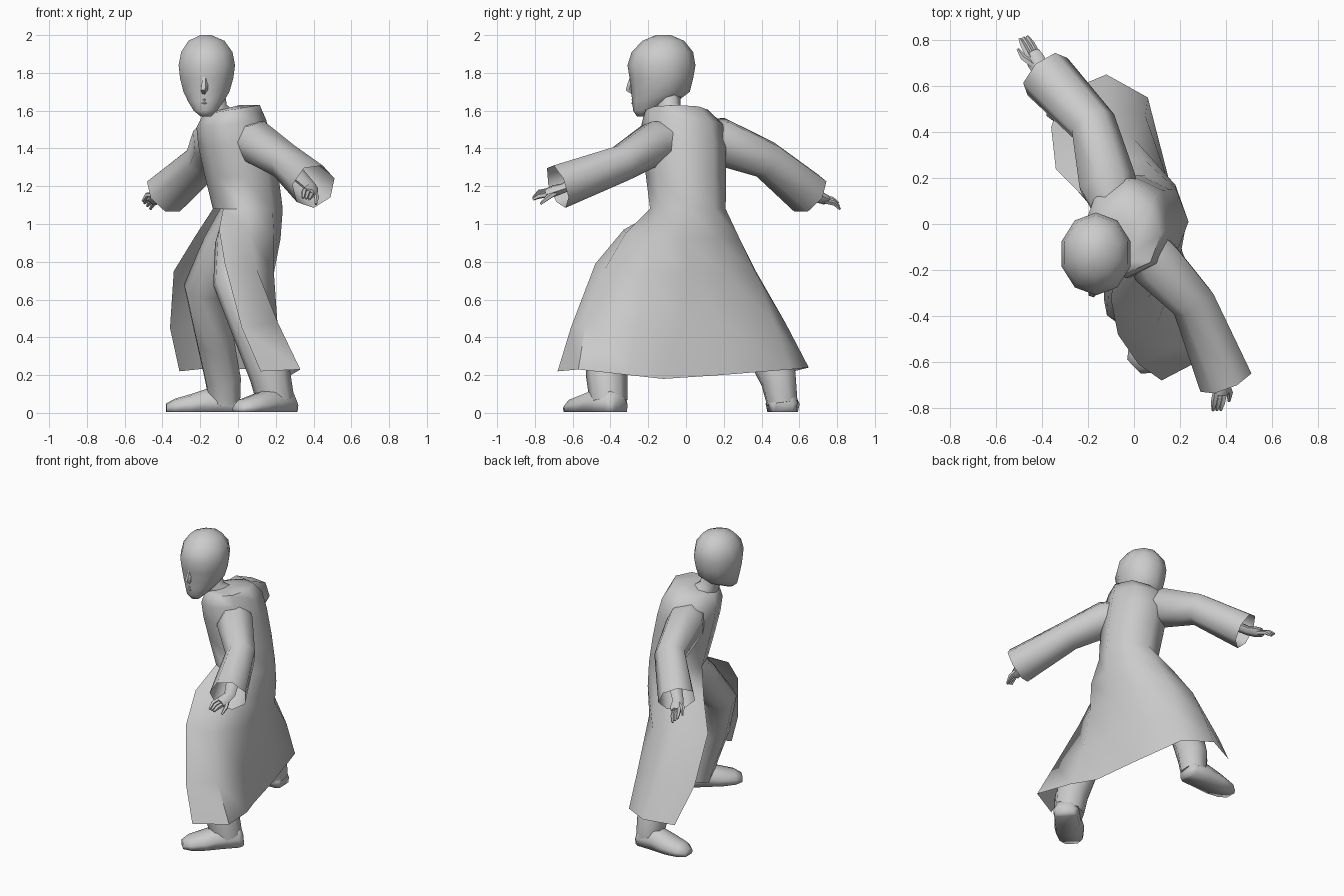
import bpy, bmesh, math
from mathutils import Vector


def loft(name, rings, cap_start=True, cap_end=True, angle=62, slit_after=None):
    """Skin closed rings; past ring slit_after the closing strip is left open."""
    bm = bmesh.new()
    vs = [[bm.verts.new(p) for p in r] for r in rings]
    n = len(vs[0])
    for k, (a, b) in enumerate(zip(vs, vs[1:])):
        is_open = slit_after is not None and k >= slit_after
        for i in range(n - 1 if is_open else n):
            j = (i + 1) % n
            bm.faces.new((a[i], a[j], b[j], b[i]))
    if cap_start:
        bm.faces.new(vs[0][::-1])
    if cap_end:
        bm.faces.new(vs[-1])
    bmesh.ops.recalc_face_normals(bm, faces=bm.faces[:])
    me = bpy.data.meshes.new(name)
    bm.to_mesh(me)
    bm.free()
    me.shade_smooth()
    me.set_sharp_from_angle(angle=math.radians(angle))
    ob = bpy.data.objects.new(name, me)
    bpy.context.collection.objects.link(ob)
    return ob


def ellipse(cx, cy, z, rx, ry, n=8, start=225, tilt=0.0):
    """Horizontal ring; tilt raises the +x side."""
    out = []
    for i in range(n):
        a = math.radians(start + 360 * i / n)
        out.append((cx + rx * math.cos(a), cy + ry * math.sin(a), z + tilt * math.cos(a)))
    return out


def tube(name, path, n=8, squash=1.0, **kw):
    """Limb along (x, y, z, radius) stations; squash flattens it vertically."""
    pts = [Vector(p[:3]) for p in path]
    rings = []
    side = None
    for i, p in enumerate(pts):
        d = (pts[min(i + 1, len(pts) - 1)] - pts[max(i - 1, 0)]).normalized()
        if side is None:
            side = d.cross(Vector((0, 0, 1)) if abs(d.z) < 0.8 else Vector((0, 1, 0)))
        side = (side - d * side.dot(d)).normalized()
        up = side.cross(d)
        r = path[i][3]
        rings.append([p + r * (side * math.cos(2 * math.pi * k / n)
                               + up * squash * math.sin(2 * math.pi * k / n)) for k in range(n)])
    return loft(name, rings, **kw)


# robe body, collar down to waist
torso = [ellipse(*s[:5], tilt=s[5]) for s in (
    (-0.07, -0.07, 1.61, 0.08, 0.09, 0.02),
    (-0.035, -0.05, 1.605, 0.15, 0.165, 0.025),
    (-0.035, -0.02, 1.53, 0.185, 0.215, 0.02),
    (-0.015, -0.01, 1.42, 0.195, 0.222, 0.01),
    (0.02, 0.0, 1.25, 0.195, 0.212, 0),
    (0.052, 0.01, 1.08, 0.185, 0.2, 0))]

# robe skirt, open on the chest side, each row runs front flap -> back -> rear flap
skirt = [
    [(-.1, -.33, .97), (.06, -.32, .95), (.19, -.2, .93), (.225, -.01, .92),
     (.18, .17, .92), (.04, .285, .92), (-.12, .26, .93), (-.23, .13, .93)],
    [(-.07, -.48, .79), (.1, -.43, .76), (.19, -.21, .74), (.19, .01, .74),
     (.14, .21, .74), (.0, .37, .74), (-.18, .37, .75), (-.34, .24, .75)],
    [(.02, -.61, .45), (.21, -.53, .48), (.21, -.26, .46), (.19, -.02, .46),
     (.15, .2, .46), (.05, .47, .47), (-.15, .53, .47), (-.36, .42, .45)],
    [(.12, -.68, .22), (.33, -.57, .23), (.28, -.3, .2), (.21, -.12, .18),
     (.15, .18, .2), (.06, .55, .23), (-.12, .65, .24), (-.31, .57, .22)]]
loft("robe", torso + skirt, cap_end=False, slit_after=len(torso) - 1)

# sleeves with open flared cuffs
tube("left_sleeve", [(-.02, .0, 1.46, .08), (.1, -.17, 1.43, .12), (.26, -.34, 1.325, .1),
                     (.4, -.68, 1.2, .122)], n=7, cap_end=False)
tube("right_sleeve", [(-.05, -.02, 1.46, .08), (-.12, .18, 1.44, .13), (-.18, .43, 1.34, .105),
                      (-.385, .65, 1.16, .122)], n=7, cap_end=False)

# hands: wrist and palm plus fingers and thumb
for name, elbow, wrist, tip in (
        ("left", (.3, -.45, 1.28), (.39, -.65, 1.19), (.36, -.81, 1.14)),
        ("right", (-.22, .48, 1.3), (-.4, .66, 1.16), (-.48, .81, 1.1))):
    e, w, t = Vector(elbow), Vector(wrist), Vector(tip)
    d = t - w
    s = d.cross(Vector((.5, 0, .85))).normalized()
    palm = w + d * 0.55
    tube(name + "_hand", [(*e, .05), (*w, .036), (*(w + d * .3), .042), (*palm, .036)],
         n=6, squash=0.75)
    for k in range(3):
        o = s * (k - 1) * 0.021
        tube(f"{name}_finger_{k}", [(*(palm - d * .1 + o), .015),
                                    (*(palm + d * .25 + o + Vector((0, 0, .008))), .014),
                                    (*(t + o * .9 - Vector((0, 0, .006 * k))), .007)], n=5)
    th = s * -0.035
    tube(name + "_thumb", [(*(w + d * .25 + th * .6), .016),
                           (*(w + d * .5 + th * 1.4), .014),
                           (*(w + d * .75 + th * 1.5 - Vector((0, 0, .02))), .007)], n=5)

# trouser legs, kept inside the skirt
tube("front_leg", [(.03, -.02, 1.06, .11), (-.01, -.17, .9, .115), (-.03, -.34, .7, .105),
                   (.08, -.42, .42, .105), (.17, -.42, .2, .11), (.2, -.41, .06, .1)], n=8)
tube("rear_leg", [(.02, .05, 1.06, .11), (-.08, .12, .88, .11), (-.18, .23, .66, .11),
                  (-.12, .39, .38, .105), (-.08, .49, .18, .1), (-.07, .51, .05, .085)], n=8)


# shoes, flat-soled D sections from heel to toe: (distance, half width, height)
def shoe(name, heel, toe, width):
    h, t = Vector((*heel, 0)), Vector((*toe, 0))
    d, up = t - h, Vector((0, 0, 1))
    s = d.cross(up).normalized()
    rings = []
    for f, hw, ht in ((0, .6, .08), (.08, .85, .12), (.38, .9, .13), (.65, 1, .095),
                      (.88, .85, .07), (1, .45, .045)):
        rings.append([h + d * f + s * x * hw * width + up * (.005 + z * ht)
                      for x, z in ((-.9, 0), (.9, 0), (1, .45), (.6, .9), (0, 1), (-.6, .9), (-1, .45))])
    return loft(name, rings, angle=85)


shoe("front_shoe", (.28, -.35), (.0, -.62), .095)
shoe("rear_shoe", (.0, .515), (-.38, .51), .09)

# neck and head
tube("neck", [(-.08, -.06, 1.55, .085), (-.12, -.09, 1.61, .065), (-.14, -.1, 1.7, .07)], n=8)
head = [ellipse(*s, n=10, start=270) for s in (
    (-.17, -.235, 1.57, .03, .025),
    (-.173, -.215, 1.6, .065, .065),
    (-.17, -.165, 1.65, .1, .12),
    (-.167, -.135, 1.7, .128, .155),
    (-.166, -.13, 1.77, .148, .168),
    (-.165, -.13, 1.84, .157, .18),
    (-.165, -.125, 1.91, .143, .163),
    (-.167, -.12, 1.97, .1, .11),
    (-.17, -.12, 2.0, .03, .04))]
loft("head", head)

# facial features: nose and lips
tube("nose", [(-.175, -.28, 1.79, .012), (-.178, -.293, 1.74, .018),
              (-.18, -.3, 1.715, .021), (-.178, -.275, 1.695, .014)], n=5)
for z, r in ((1.655, .011), (1.637, .012)):
    tube("lip", [(-.21, -.258, z, .004), (-.175, -.278, z + .003, r), (-.14, -.258, z, .004)], n=5)
